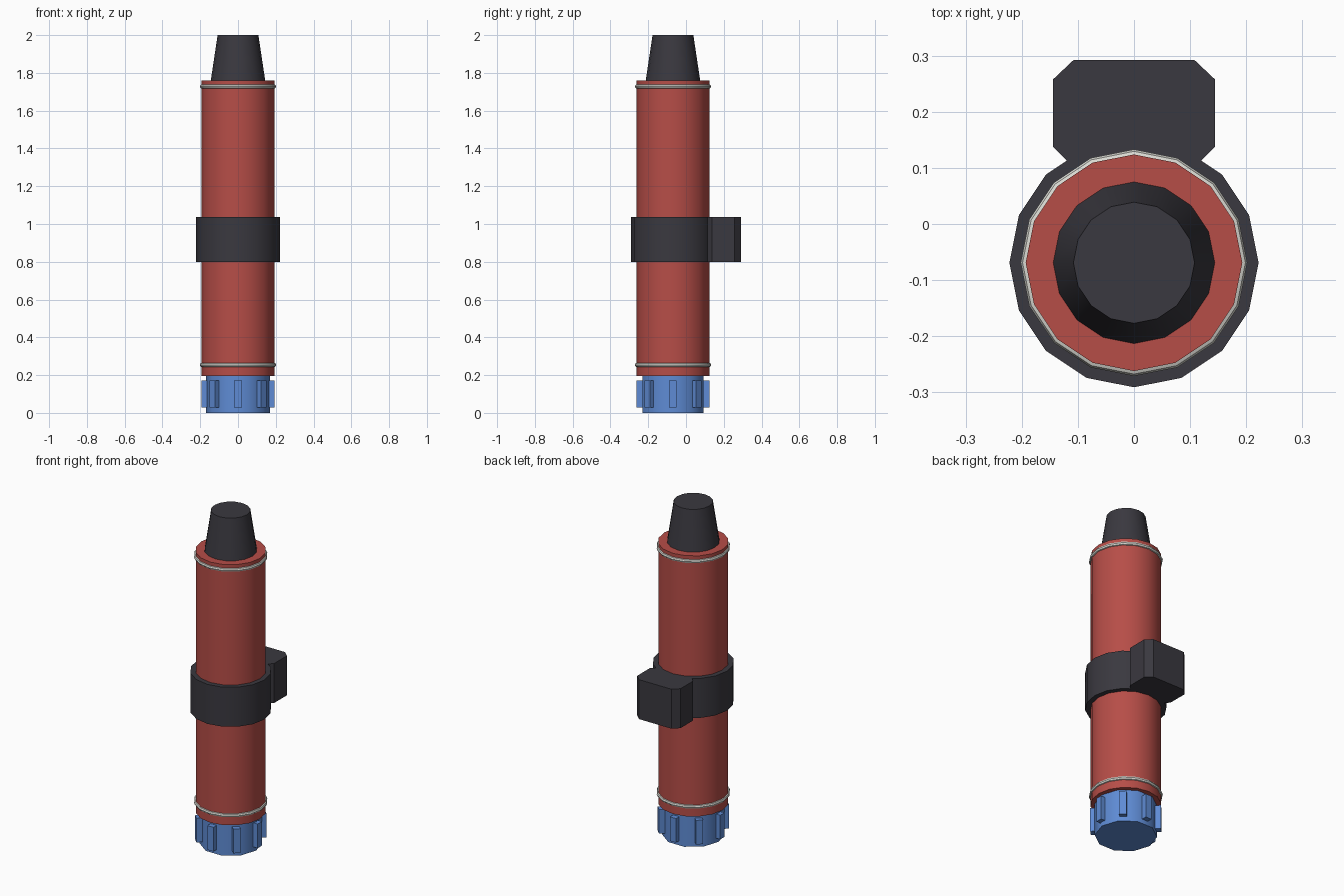
import bpy, bmesh, math
from mathutils import Matrix

if "Cube" in bpy.data.objects:
    bpy.data.objects.remove(bpy.data.objects["Cube"])

AXIS_Y = -0.069   # the tube axis sits forward of the bracket


def material(name, rgb):
    m = bpy.data.materials.new(name)
    m.diffuse_color = (*rgb, 1)
    m.use_nodes = True
    m.node_tree.nodes["Principled BSDF"].inputs["Base Color"].default_value = m.diffuse_color
    return m


red = material("red", (0.47, 0.075, 0.064))
dark = material("charcoal", (0.042, 0.040, 0.050))
blue = material("blue", (0.113, 0.26, 0.66))
white = material("off_white", (0.70, 0.70, 0.65))


def finish(obj, name, mat, smooth=True):
    obj.name = name
    obj.data.materials.append(mat)
    if smooth:
        bpy.ops.object.select_all(action='DESELECT')
        obj.select_set(True)
        bpy.context.view_layer.objects.active = obj
        bpy.ops.object.shade_smooth_by_angle(angle=math.radians(40))
    return obj


def tube(name, mat, r1, r2, z1, z2, sides=16):
    bpy.ops.mesh.primitive_cone_add(
        vertices=sides, radius1=r1, radius2=r2, depth=z2 - z1,
        location=(0, AXIS_Y, (z1 + z2) / 2), rotation=(0, 0, math.pi / 2))
    return finish(bpy.context.object, name, mat)


def from_bmesh(name, mat, bm):
    bmesh.ops.recalc_face_normals(bm, faces=bm.faces)
    mesh = bpy.data.meshes.new(name)
    bm.to_mesh(mesh)
    bm.free()
    obj = bpy.data.objects.new(name, mesh)
    bpy.context.collection.objects.link(obj)
    return finish(obj, name, mat, smooth=False)


# Main body, nozzle, clamp and cap share one axis
tube("body", red, 0.193, 0.193, 0.195, 1.76)
tube("nozzle", dark, 0.144, 0.108, 1.76, 2.0)
tube("clamp_band", dark, 0.222, 0.222, 0.80, 1.037)
tube("end_cap", blue, 0.17, 0.17, 0.0, 0.195, sides=10)

# Trim rings near both ends
for name, z in (("lower_ring", 0.254), ("upper_ring", 1.728)):
    bpy.ops.mesh.primitive_torus_add(
        major_segments=16, minor_segments=8, major_radius=0.190,
        minor_radius=0.012, location=(0, AXIS_Y, z))
    finish(bpy.context.object, name, white)

# Eight grip ribs round the cap
bm = bmesh.new()
for i in range(8):
    place = (Matrix.Translation((0, AXIS_Y, 0.1))
             @ Matrix.Rotation(i * math.pi / 4, 4, 'Z')
             @ Matrix.Translation((0.168, 0, 0))
             @ Matrix.Diagonal((0.05, 0.04, 0.145, 1)))
    bmesh.ops.create_cube(bm, size=1, matrix=place)
from_bmesh("cap_ribs", blue, bm)

# Bracket block with chamfered corners behind the clamp
half = [(0.108, 0.102), (0.144, 0.137), (0.144, 0.258), (0.108, 0.292)]
outline = half + [(-x, y) for x, y in reversed(half)]
bm = bmesh.new()
face = bm.faces.new([bm.verts.new((x, y, 0.80)) for x, y in outline])
top = bmesh.ops.extrude_face_region(bm, geom=[face])["geom"]
bmesh.ops.translate(bm, vec=(0, 0, 0.237),
                    verts=[v for v in top if isinstance(v, bmesh.types.BMVert)])
if not face.is_valid or len(bm.faces) < 10:
    bm.faces.new([v for v in bm.verts if v.co.z < 0.81])
from_bmesh("mount_bracket", dark, bm)
